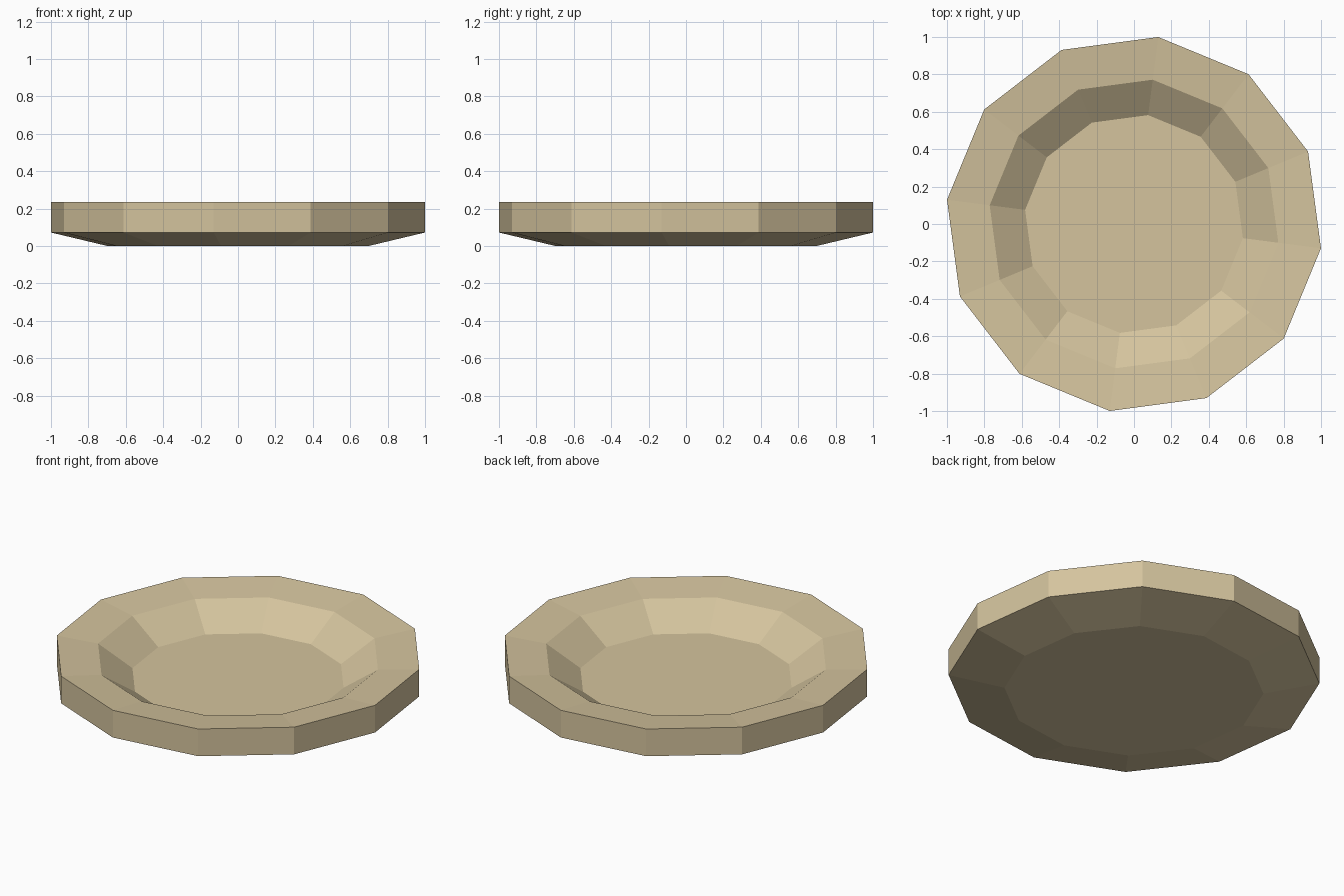
import bpy, bmesh, math

if "Cube" in bpy.data.objects:
    bpy.data.objects.remove(bpy.data.objects["Cube"])

SIDES = 12
TURN = math.radians(22.6)

# Cross-section (radius, height) from the underside, round the rim, to the floor
PROFILE = [(0.704, 0.0), (1.008, 0.072), (1.008, 0.235), (0.778, 0.21), (0.587, 0.082)]

clay = bpy.data.materials.new("tan_clay")
clay.diffuse_color = (0.66, 0.55, 0.34, 1.0)
clay.use_nodes = True
clay.node_tree.nodes["Principled BSDF"].inputs["Base Color"].default_value = clay.diffuse_color

# Shallow twelve-sided dish
bm = bmesh.new()
rings = []
for radius, height in PROFILE:
    angles = [TURN + 2 * math.pi * i / SIDES for i in range(SIDES)]
    rings.append([bm.verts.new((radius * math.cos(a), radius * math.sin(a), height))
                  for a in angles])

# Walls between neighbouring rings
for lower, upper in zip(rings, rings[1:]):
    for i in range(SIDES):
        j = (i + 1) % SIDES
        bm.faces.new((lower[i], lower[j], upper[j], upper[i]))

# Underside and inner floor
bm.faces.new(rings[0][::-1])
bm.faces.new(rings[-1])
bmesh.ops.recalc_face_normals(bm, faces=bm.faces)

mesh = bpy.data.meshes.new("dish")
bm.to_mesh(mesh)
bm.free()
mesh.materials.append(clay)
bpy.context.collection.objects.link(bpy.data.objects.new("dish", mesh))
